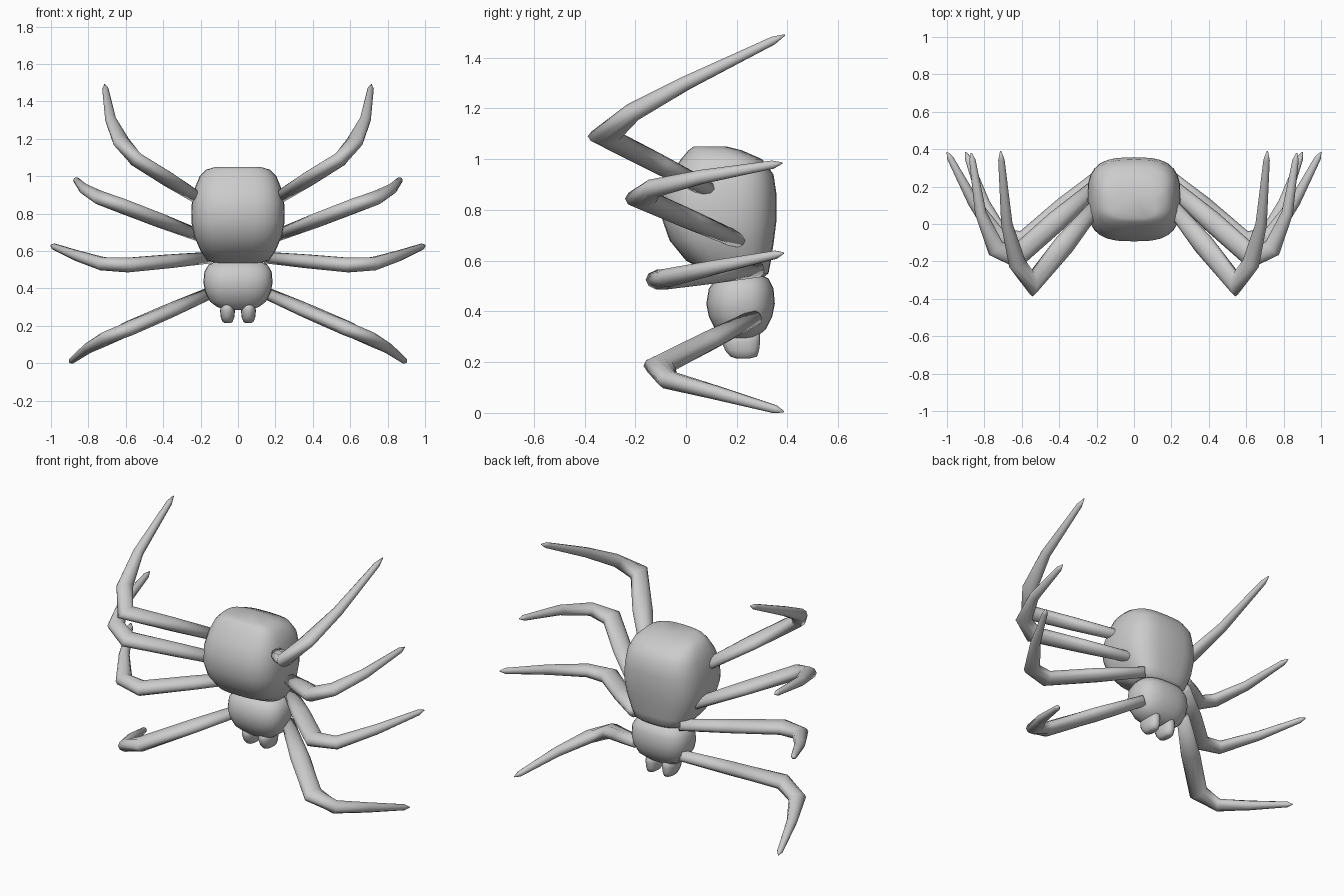
import bpy, bmesh, math
from mathutils import Vector

if "Cube" in bpy.data.objects:
    bpy.data.objects.remove(bpy.data.objects["Cube"])


def skin(name, rings, mirror=False):
    """Bridge a list of equal-sized vertex rings and cap both ends."""
    bm = bmesh.new()
    loops = [[bm.verts.new(p) for p in r] for r in rings]
    n = len(loops[0])
    for a, b in zip(loops, loops[1:]):
        for i in range(n):
            j = (i + 1) % n
            bm.faces.new((a[i], a[j], b[j], b[i]))
    bm.faces.new(loops[0][::-1])
    bm.faces.new(loops[-1])
    bmesh.ops.recalc_face_normals(bm, faces=bm.faces)
    me = bpy.data.meshes.new(name)
    bm.to_mesh(me)
    bm.free()
    for p in me.polygons:
        p.use_smooth = True
    ob = bpy.data.objects.new(name, me)
    bpy.context.collection.objects.link(ob)
    if mirror:
        ob.modifiers.new("Mirror", 'MIRROR').use_mirror_merge = False
    return ob


def body(name, levels, power, sides=28):
    """Rounded-box body from levels of (z, y front, y back, half width)."""
    rings = []
    for z, y0, y1, rx in levels:
        ring = []
        for i in range(sides):
            a = 2 * math.pi * i / sides
            c, s = math.cos(a), math.sin(a)
            ring.append((rx * math.copysign(abs(c) ** (2 / power), c),
                         (y0 + y1) / 2 + (y1 - y0) / 2 * math.copysign(abs(s) ** (2 / power), s), z))
        rings.append(ring)
    return skin(name, rings)


def leg(name, base, knee, shin, mid, tip, sides=10):
    """Tapered leg, wider than deep, bent at the knee and mirrored."""
    base, knee, shin, mid, tip = map(Vector, (base, knee, shin, mid, tip))
    pts = [base, base.lerp(knee, 0.5), knee, shin, mid, mid.lerp(tip, 0.88), tip]
    radii = [0.032, 0.038, 0.041, 0.037, 0.029, 0.017, 0.003]
    widths = [1.2, 1.5, 1.4, 1.25, 1.05, 1, 1]
    rings = []
    for i, p in enumerate(pts):
        d1 = (pts[i + 1] - p).normalized() if i < len(pts) - 1 else (p - pts[i - 1]).normalized()
        d0 = (p - pts[i - 1]).normalized() if i else d1
        t = (d0 + d1).normalized()
        wide = min(1.65, widths[i] / max(0.3, t.dot(d0)))
        side = t.cross(Vector((0, 0, 1))).normalized()
        up = side.cross(t)
        rings.append([p + radii[i] * (side * wide * math.cos(a) + up * math.sin(a))
                      for a in (2 * math.pi * k / sides for k in range(sides))])
    return skin(name, rings, True)


# Abdomen
body("abdomen", [
    (0.53, 0.15, 0.30, 0.10), (0.55, 0.10, 0.325, 0.165), (0.60, 0.00, 0.335, 0.20),
    (0.68, -0.065, 0.347, 0.235), (0.76, -0.093, 0.357, 0.25), (0.86, -0.093, 0.357, 0.247),
    (0.94, -0.06, 0.345, 0.23), (1.00, -0.02, 0.30, 0.205), (1.035, 0.01, 0.22, 0.17),
    (1.05, 0.03, 0.16, 0.12)], 3.0)

# Head section
body("head", [
    (0.285, 0.17, 0.25, 0.06), (0.30, 0.15, 0.28, 0.11), (0.33, 0.115, 0.315, 0.15),
    (0.38, 0.09, 0.34, 0.175), (0.43, 0.08, 0.35, 0.185), (0.49, 0.09, 0.345, 0.18),
    (0.53, 0.12, 0.325, 0.155), (0.55, 0.16, 0.28, 0.10)], 2.6)

# Fangs
for s, label in ((-1, "left"), (1, "right")):
    body(label + "_fang", [
        (0.214, 0.20, 0.25, 0.015), (0.222, 0.175, 0.28, 0.027), (0.245, 0.155, 0.288, 0.036),
        (0.28, 0.14, 0.292, 0.040), (0.32, 0.14, 0.29, 0.034)], 2.3, 16).location.x = s * 0.056

# Four pairs of legs, from the top down
leg("rear_legs", (0.20, 0.10, 0.875), (0.545, -0.32, 1.09), (0.625, -0.21, 1.185),
    (0.68, 0.0, 1.30), (0.713, 0.39, 1.49))
leg("upper_middle_legs", (0.20, 0.205, 0.68), (0.63, -0.175, 0.845), (0.74, -0.13, 0.885),
    (0.82, 0.06, 0.93), (0.87, 0.38, 0.985))
leg("lower_middle_legs", (0.15, 0.28, 0.565), (0.59, -0.098, 0.525), (0.725, -0.075, 0.532),
    (0.86, 0.12, 0.575), (1.0, 0.385, 0.63))
leg("front_legs", (0.15, 0.27, 0.375), (0.585, -0.105, 0.185), (0.71, -0.07, 0.13),
    (0.80, 0.11, 0.082), (0.90, 0.385, 0.005))
